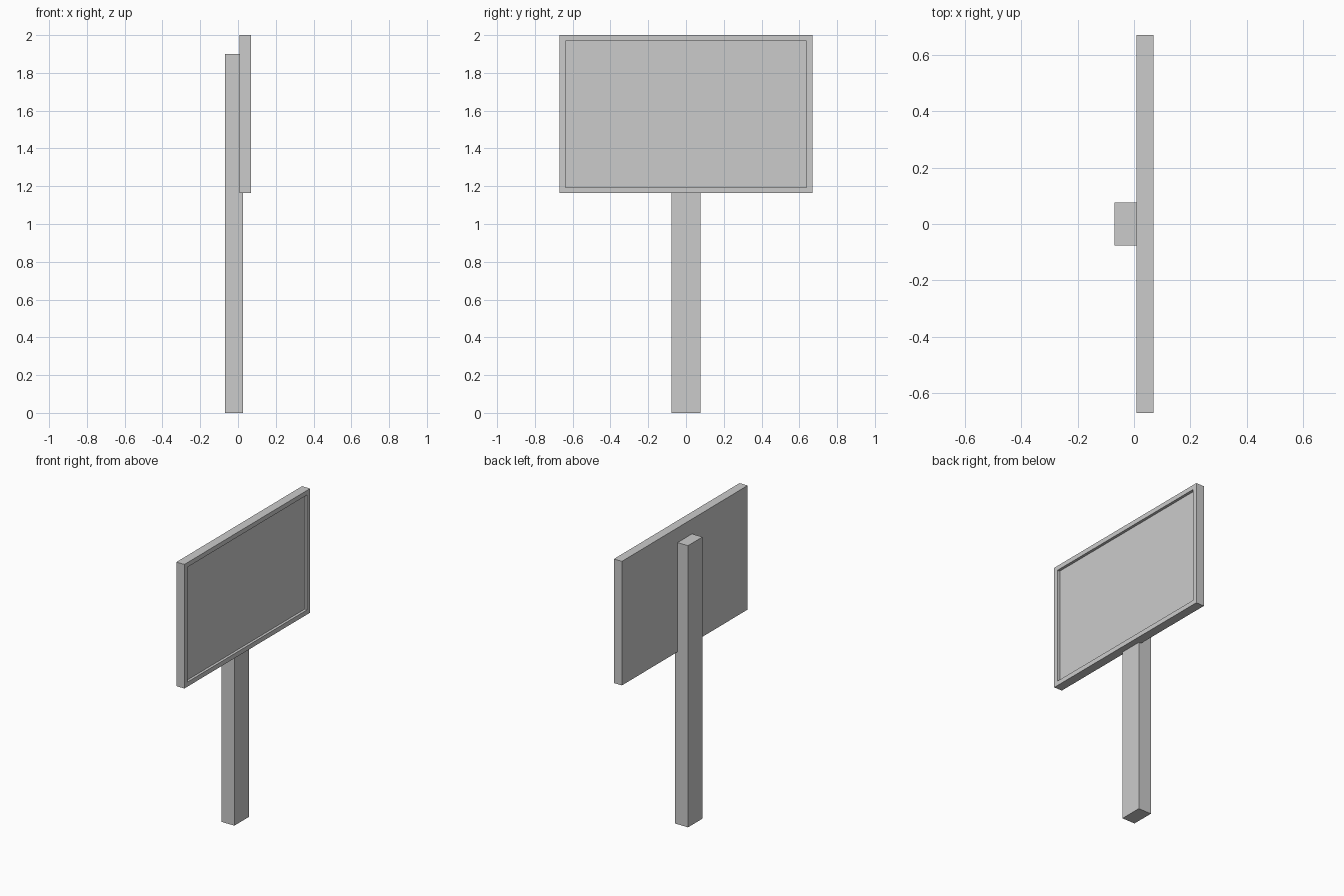
import bpy, bmesh
from mathutils import Vector

if "Cube" in bpy.data.objects:
    bpy.data.objects.remove(bpy.data.objects["Cube"])


def box_mesh(lo, hi):
    lo, hi = Vector(lo), Vector(hi)
    bm = bmesh.new()
    bmesh.ops.create_cube(bm, size=1)
    bmesh.ops.scale(bm, vec=hi - lo, verts=bm.verts)
    bmesh.ops.translate(bm, vec=(lo + hi) / 2, verts=bm.verts)
    return bm


def finish(bm, name):
    me = bpy.data.meshes.new(name)
    bm.to_mesh(me)
    bm.free()
    ob = bpy.data.objects.new(name, me)
    bpy.context.collection.objects.link(ob)
    return ob


# Upright post behind the board
finish(box_mesh((-0.069, -0.077, 0), (0.027, 0.077, 1.9)), "post")

# Sign board with a shallow framed recess on its +x face
bm = box_mesh((0.009, -0.67, 1.163), (0.069, 0.67, 2.0))
bm.normal_update()
face = max(bm.faces, key=lambda f: f.normal.x)
bmesh.ops.inset_region(bm, faces=[face], thickness=0.031, use_even_offset=True)
bmesh.ops.translate(bm, vec=(-0.018, 0, 0), verts=face.verts)

# Straight recess walls: inset again at the rim, then sink only the inner face
bmesh.ops.translate(bm, vec=(0.018, 0, 0), verts=face.verts)
ext = bmesh.ops.extrude_discrete_faces(bm, faces=[face])
bmesh.ops.translate(bm, vec=(-0.018, 0, 0), verts=ext["faces"][0].verts)
bmesh.ops.recalc_face_normals(bm, faces=bm.faces)
finish(bm, "sign_board")
